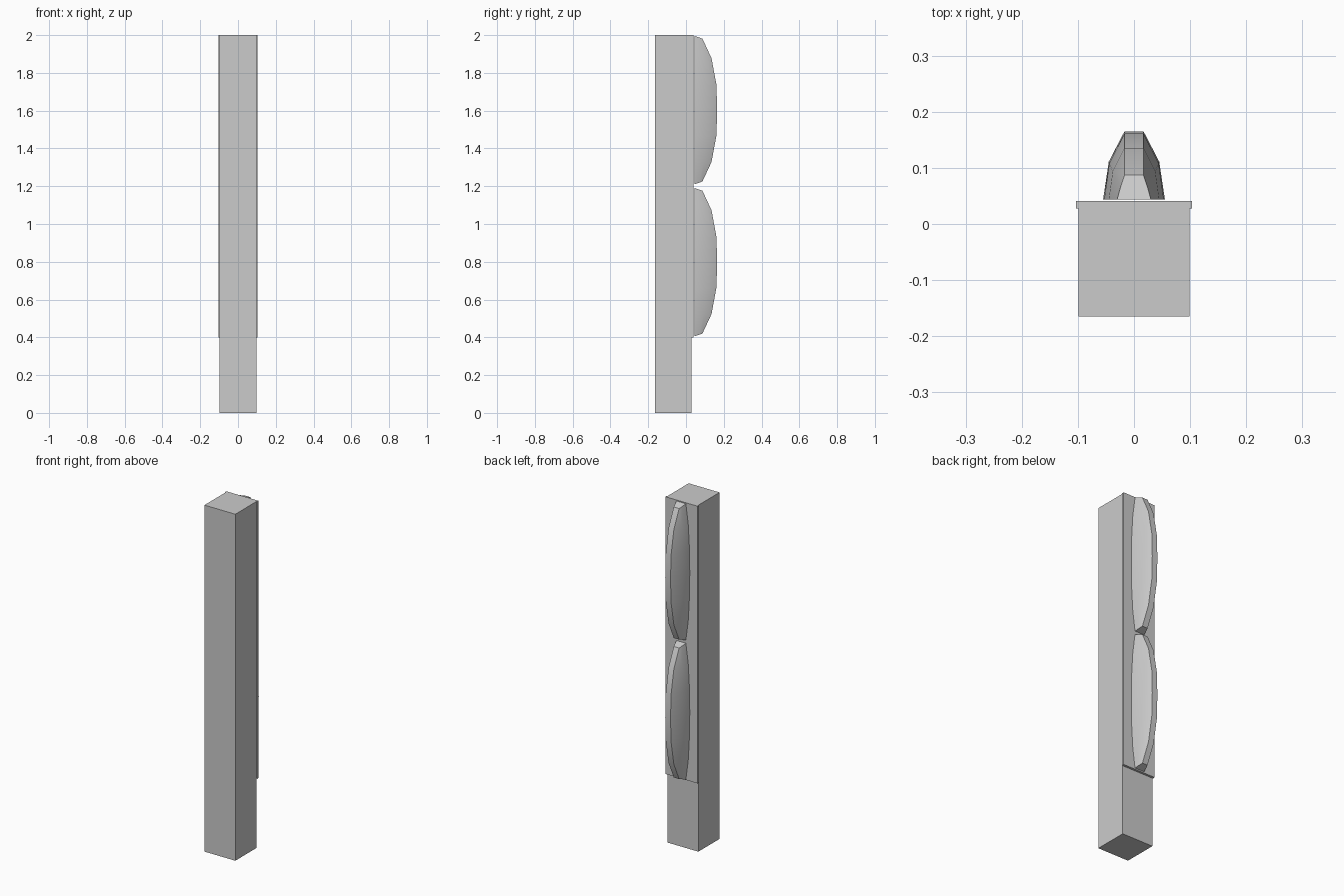
import bpy
import bmesh
from math import radians

old = bpy.data.objects.get("Cube")
if old:
    bpy.data.objects.remove(old, do_unlink=True)

grey = bpy.data.materials.new("plain grey")
grey.use_nodes = True
colour = (0.6, 0.6, 0.6, 1)
grey.diffuse_color = colour
grey.node_tree.nodes["Principled BSDF"].inputs["Base Color"].default_value = colour


def finish(name, bm):
    bmesh.ops.recalc_face_normals(bm, faces=bm.faces[:])
    mesh = bpy.data.meshes.new(name)
    bm.to_mesh(mesh)
    bm.free()
    mesh.materials.append(grey)
    obj = bpy.data.objects.new(name, mesh)
    bpy.context.collection.objects.link(obj)
    return obj


def box(name, half_width, y0, y1, z0, z1):
    bm = bmesh.new()
    bmesh.ops.create_cube(bm, size=1)
    for v in bm.verts:
        v.co.x *= 2 * half_width
        v.co.y = y0 if v.co.y < 0 else y1
        v.co.z = z0 if v.co.z < 0 else z1
    return finish(name, bm)


# Square post and the thin plate on its back
box("post", 0.0985, -0.165, 0.028, 0, 2)
box("back_plate", 0.103, 0.028, 0.041, 0.4, 2)

# Half of a bulge: base height, ridge height, base half width,
# shoulder half width, shoulder depth, ridge depth
BASE_Y, RIDGE = 0.044, 0.017
half = [
    (0.393, 0.378, 0.030, 0.024, 0.066, 0.087),
    (0.28, 0.275, 0.045, 0.038, 0.093, 0.135),
    (0.138, 0.135, 0.053, 0.044, 0.108, 0.161),
    (0, 0, 0.055, 0.045, 0.111, 0.165),
]
stations = half + [(-s[0], -s[1], *s[2:]) for s in reversed(half[:-1])]


def bulge(name, centre):
    bm = bmesh.new()
    rings = []
    for zb, zr, base, shoulder, ys, yr in stations:
        side = [(base, BASE_Y, zb), (shoulder, ys, (zb + zr) / 2), (RIDGE, yr, zr)]
        loop = side + [(-x, y, z) for x, y, z in reversed(side)]
        rings.append([bm.verts.new((x, y, z + centre)) for x, y, z in loop])
    for a, b in zip(rings, rings[1:]):
        for i in range(len(a)):
            j = (i + 1) % len(a)
            bm.faces.new((a[i], a[j], b[j], b[i]))
    bm.faces.new(rings[0])
    bm.faces.new(rings[-1])
    obj = finish(name, bm)
    # Smooth flanks, crisp ridge and ends
    bpy.ops.object.select_all(action="DESELECT")
    obj.select_set(True)
    bpy.context.view_layer.objects.active = obj
    bpy.ops.object.shade_smooth_by_angle(angle=radians(30))


bulge("upper_bulge", 1.603)
bulge("lower_bulge", 0.798)
